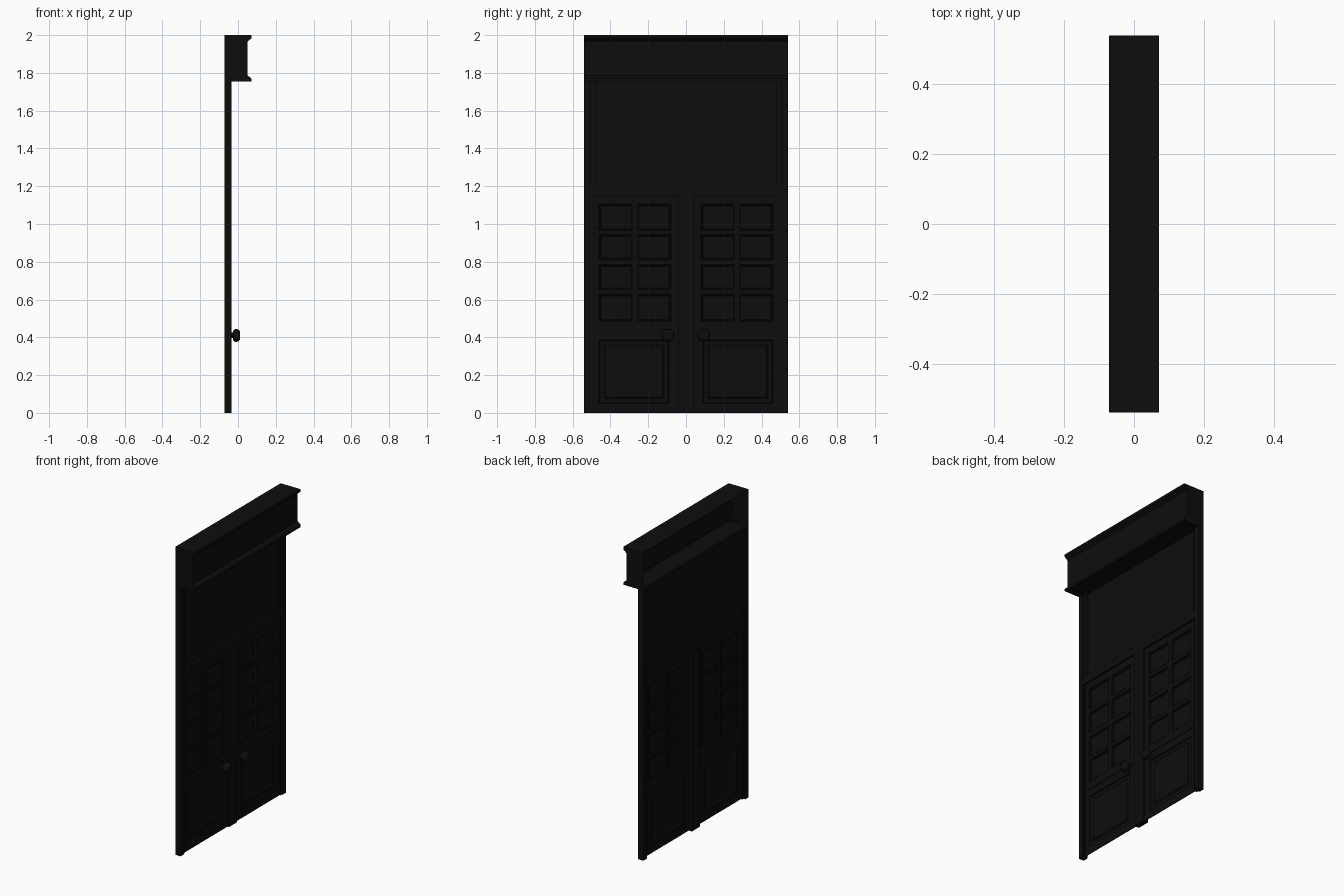
import bpy, bmesh
from math import tau, radians

old = bpy.data.objects.get("Cube")
if old:
    bpy.data.objects.remove(old, do_unlink=True)

black = bpy.data.materials.new("black_paint")
black.use_nodes = True
colour = (0.004, 0.004, 0.004, 1)
black.diffuse_color = colour
black.node_tree.nodes["Principled BSDF"].inputs["Base Color"].default_value = colour

BACK, FRONT, LEAF = -0.072, -0.035, -0.046
HALF = 0.54


def finish(name, bm, mirror=False, thick=0):
    mesh = bpy.data.meshes.new(name)
    bm.to_mesh(mesh)
    bm.free()
    mesh.materials.append(black)
    ob = bpy.data.objects.new(name, mesh)
    bpy.context.collection.objects.link(ob)
    if thick:
        mod = ob.modifiers.new("thickness", "SOLIDIFY")
        mod.thickness = thick
        mod.offset = -1
    if mirror:
        mod = ob.modifiers.new("mirror", "MIRROR")
        mod.use_axis = (False, True, False)
    return ob


def box(name, xs, ys, zs, mirror=False):
    bm = bmesh.new()
    bmesh.ops.create_cube(bm, size=1)
    for v in bm.verts:
        v.co = [r[0] if c < 0 else r[1] for c, r in zip(v.co, (xs, ys, zs))]
    return finish(name, bm, mirror)


def panelled(name, ys, zs, x, cells, steps, mirror=True):
    """Sheet cut into a grid, with the chosen cells inset step by step."""
    bm = bmesh.new()
    grid = [[bm.verts.new((x, y, z)) for y in ys] for z in zs]
    chosen = []
    for r in range(len(zs) - 1):
        for c in range(len(ys) - 1):
            a, b = grid[r], grid[r + 1]
            f = bm.faces.new((a[c], a[c + 1], b[c + 1], b[c]))
            if (c, r) in cells:
                chosen.append(f)
    bm.normal_update()
    for width, depth in steps:
        bmesh.ops.inset_individual(bm, faces=chosen, thickness=width, depth=depth)
    return finish(name, bm, mirror, 0.004)


# Door frame: side posts, centre mullion, head rail
box("side_post", (BACK, FRONT), (0.505, HALF), (0, 1.76), True)
box("door_stop", (-0.062, -0.040), (0.493, 0.506), (0, 1.16), True)
box("centre_mullion", (BACK, FRONT), (-0.042, 0.042), (0, 1.16))
box("head_rail", (-0.065, FRONT), (-0.506, 0.506), (1.15, 1.2))

# Upper half of each door: two columns and four rows of panes
pane_z = [0.44, 0.485, 0.63, 0.65, 0.785, 0.81, 0.945, 0.965, 1.105, 1.152]
pane_cells = {(c, r) for c in (1, 3) for r in (1, 3, 5, 7)}
panelled("door_upper", [0.04, 0.08, 0.255, 0.285, 0.46, 0.496], pane_z, LEAF,
         pane_cells, [(0.005, -0.003), (0.006, 0), (0.003, -0.006)])

# Lower half of each door: one raised panel
panelled("door_lower", [0.04, 0.09, 0.46, 0.496], [0, 0.05, 0.385, 0.44], LEAF,
         {(1, 1)}, [(0.006, -0.007), (0.030, 0), (0.012, 0.006)])

# Thin rail between the two halves
box("lock_rail", (-0.050, -0.043), (0.042, 0.495), (0.432, 0.444), True)

# Panel above the doors, with a side trim
box("transom_panel", (-0.058, -0.054), (-0.506, 0.506), (1.2, 1.76))
box("transom_trim", (-0.058, -0.044), (0.48, 0.506), (1.2, 1.76), True)

# Header: moulded profile drawn along the width, open at the back
profile = [(BACK, 2.0), (0.072, 2.0), (0.072, 1.984), (0.050, 1.965),
           (0.050, 1.787), (0.072, 1.770), (0.072, 1.754), (BACK, 1.754)]
bm = bmesh.new()
ends = [[bm.verts.new((x, y, z)) for x, z in profile] for y in (-HALF, HALF)]
for i in range(len(profile) - 1):
    bm.faces.new((ends[0][i], ends[0][i + 1], ends[1][i + 1], ends[1][i]))
for ring in ends:
    bm.faces.new(ring)
bmesh.ops.recalc_face_normals(bm, faces=bm.faces)
finish("header", bm, thick=0.005)

# Door knobs, turned around the x axis
knob = [(0.016, LEAF), (0.014, -0.028), (0.029, -0.024), (0.035, -0.012),
        (0.032, 0.002), (0.022, 0.010), (0, 0.011)]
centre = (0, 0.095, 0.41)
bm = bmesh.new()
verts = [bm.verts.new((x, centre[1], centre[2] + r)) for r, x in knob]
edges = [bm.edges.new(pair) for pair in zip(verts, verts[1:])]
bmesh.ops.spin(bm, geom=verts + edges, cent=centre, axis=(1, 0, 0),
               angle=tau, steps=12)
bmesh.ops.remove_doubles(bm, verts=bm.verts, dist=0.0005)
bmesh.ops.recalc_face_normals(bm, faces=bm.faces)
ob = finish("door_knob", bm, True)
bpy.context.view_layer.objects.active = ob
ob.select_set(True)
bpy.ops.object.shade_smooth_by_angle(angle=radians(40))
